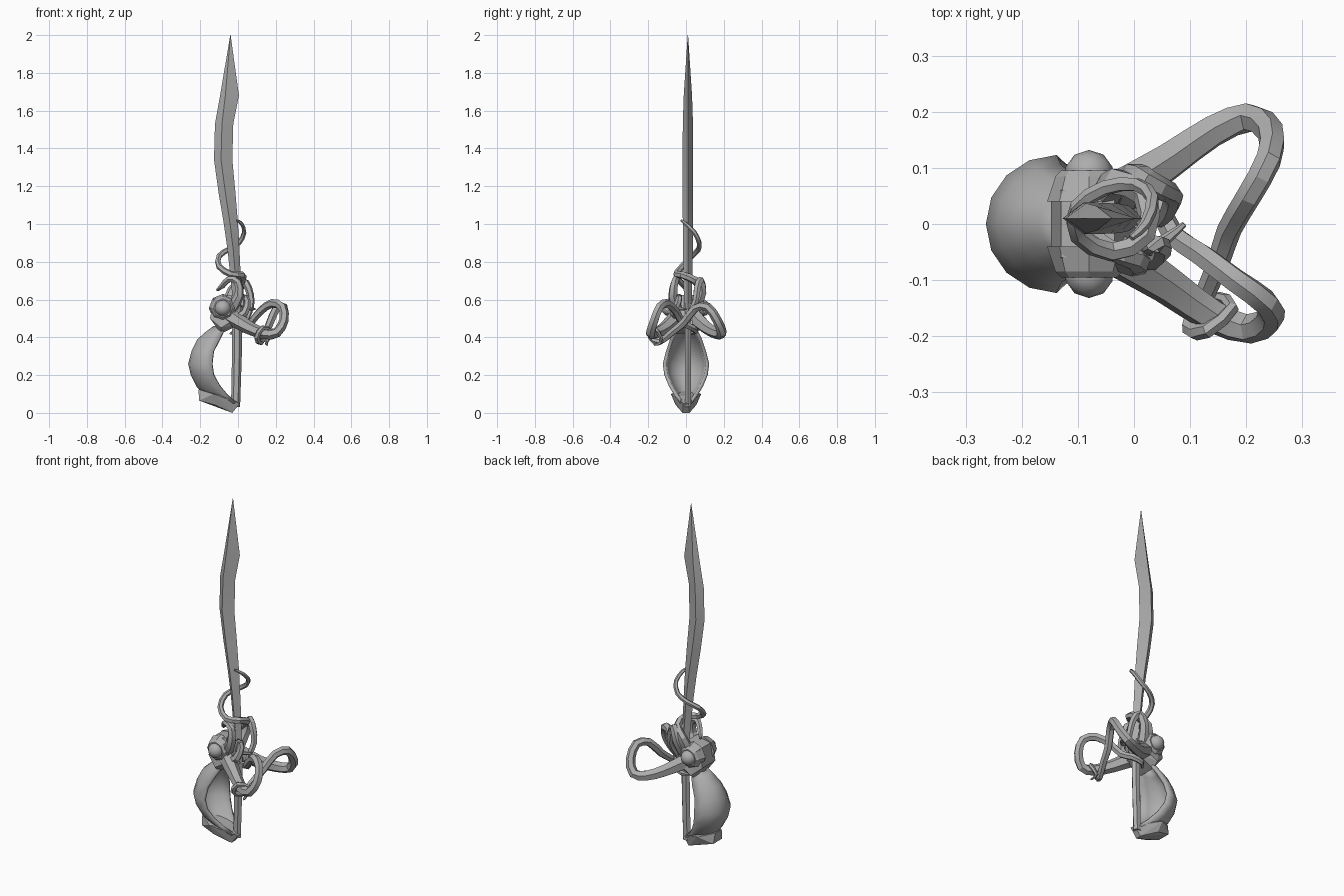
import bpy, bmesh, math
from mathutils import Vector

if "Cube" in bpy.data.objects:
    bpy.data.objects.remove(bpy.data.objects["Cube"])

metal = bpy.data.materials.new("plain_grey")
metal.diffuse_color = (0.42, 0.42, 0.42, 1)
metal.use_nodes = True
metal.node_tree.nodes["Principled BSDF"].inputs["Base Color"].default_value = metal.diffuse_color


def finish(bm, name, angle=25):
    bmesh.ops.recalc_face_normals(bm, faces=bm.faces)
    me = bpy.data.meshes.new(name)
    bm.to_mesh(me)
    bm.free()
    ob = bpy.data.objects.new(name, me)
    bpy.context.collection.objects.link(ob)
    me.materials.append(metal)
    bpy.ops.object.select_all(action='DESELECT')
    ob.select_set(True)
    bpy.context.view_layer.objects.active = ob
    if angle:
        bpy.ops.object.shade_smooth_by_angle(angle=math.radians(angle))
    return ob


def loft(bm, rings, closed=True, caps=True):
    rows = [[bm.verts.new(p) for p in r] for r in rings]
    n = len(rows[0])
    for a, b in zip(rows, rows[1:]):
        for i in range(n if closed else n - 1):
            j = (i + 1) % n
            bm.faces.new((a[i], a[j], b[j], b[i]))
    if caps:
        bm.faces.new(rows[0])
        bm.faces.new(rows[-1])


def smooth_path(pts, steps=2):
    """Catmull-Rom through (x, y, z, radius) points."""
    p = [Vector(q) for q in pts]
    p = [2 * p[0] - p[1]] + p + [2 * p[-1] - p[-2]]
    out = []
    for a, b, c, d in zip(p, p[1:], p[2:], p[3:]):
        for k in range(steps):
            t = k / steps
            out.append(0.5 * (2 * b + (c - a) * t + (2 * a - 5 * b + 4 * c - d) * t * t
                              + (3 * b - a - 3 * c + d) * t ** 3))
    return out + [p[-2]]


def tentacle(name, pts, sides=6):
    path = smooth_path(pts)
    pos = [q.to_3d() for q in path]
    up = Vector((0.1, 0.2, 1))
    rings = []
    for i, c in enumerate(pos):
        tan = (pos[min(i + 1, len(pos) - 1)] - pos[max(i - 1, 0)]).normalized()
        up = (up - tan * up.dot(tan)).normalized()
        side = tan.cross(up)
        r = path[i][3]
        rings.append([c + r * (up * math.cos(2 * math.pi * k / sides)
                               + side * math.sin(2 * math.pi * k / sides)) for k in range(sides)])
    bm = bmesh.new()
    loft(bm, rings)
    finish(bm, name)


def hull(name, half):
    """Faceted lump from points mirrored across y."""
    bm = bmesh.new()
    for x, y, z in half:
        for s in (1, -1):
            bm.verts.new((x, s * y, z))
    res = bmesh.ops.convex_hull(bm, input=bm.verts)
    junk = {v for v in res['geom_interior'] if isinstance(v, bmesh.types.BMVert)}
    bmesh.ops.delete(bm, geom=list(junk), context='VERTS')
    finish(bm, name, 0)


# Blade: diamond section, (z, left edge, ridge, right edge, half thickness)
bm = bmesh.new()
loft(bm, [[(l, .01, z), (m, .01 - t, z), (r, .01, z), (m, .01 + t, z)] for z, l, m, r, t in (
    (.55, -.03, -.005, .02, .02), (.65, -.033, -.008, .018, .022), (.86, -.055, -.025, .008, .026),
    (1.0, -.075, -.042, 0, .027), (1.16, -.102, -.066, -.013, .028), (1.34, -.127, -.09, -.03, .028),
    (1.53, -.122, -.085, -.025, .027), (1.68, -.095, -.067, .005, .022),
    (2.0, -.041, -.04, -.039, .001))])
finish(bm, "blade", 10)

# Handle: slim six-sided bar
bm = bmesh.new()
loft(bm, [[(x + rx * math.cos(k * math.pi / 3), .01 + .019 * math.sin(k * math.pi / 3), z)
           for k in range(6)] for z, x, rx in ((.03, -.013, .024), (.3, -.006, .026), (.58, -.003, .026))])
finish(bm, "handle")

# Hollow body forming the hand guard: (z, outer x, rim x, half width)
bm = bmesh.new()
loft(bm, [[(xr - (xr - xo) * math.cos(a), w * math.sin(a), z)
           for a in (math.radians(-90 + 22.5 * k) for k in range(9))] for z, xo, xr, w in (
    (.46, -.13, -.07, .05), (.43, -.17, -.08, .065), (.39, -.215, -.1, .085),
    (.33, -.245, -.13, .105), (.26, -.264, -.138, .123), (.2, -.25, -.13, .115),
    (.14, -.22, -.1, .09), (.09, -.17, -.06, .06), (.05, -.1, -.015, .03))], False, False)
guard = finish(bm, "body_guard", 40)
shell = guard.modifiers.new("thickness", 'SOLIDIFY')
shell.thickness = .018
shell.offset = -1 if sum(p.normal.x * p.center.x for p in guard.data.polygons) > 0 else 1

# Pommel fins and head
hull("pommel_fin", [(-.21, .03, .125), (-.205, .04, .065), (-.13, .08, .1), (-.12, .055, .042),
                    (-.03, .018, 0), (.01, .015, .05), (-.06, .04, .09)])
hull("head", [(-.13, .06, .605), (-.148, .06, .5), (-.09, .085, .45), (-.01, .08, .5),
              (-.035, .055, .625), (.015, .05, .47), (-.09, .05, .42)])

# Eyes with raised sockets
for s, side in ((-1, "front"), (1, "back")):
    bm = bmesh.new()
    loft(bm, [[(-.08 + r * math.cos(k * math.pi / 4), s * y, .555 + r * math.sin(k * math.pi / 4))
               for k in range(8)] for y, r in ((.04, .075), (.085, .06), (.095, .05))])
    finish(bm, side + "_eye_socket", 0)
    bm = bmesh.new()
    bmesh.ops.create_icosphere(bm, subdivisions=2, radius=.044)
    bmesh.ops.translate(bm, verts=bm.verts, vec=(-.08, s * .088, .555))
    finish(bm, side + "_eye", 40)

# Big arms that loop out sideways and cross
tentacle("back_loop_arm", [
    (-.04, .045, .51, .045), (.06, .11, .45, .035), (.14, .165, .42, .03), (.205, .19, .425, .027),
    (.243, .165, .49, .025), (.24, .115, .56, .024), (.205, .05, .555, .023), (.17, -.01, .48, .022),
    (.15, -.07, .43, .02), (.12, -.14, .375, .018), (.1, -.185, .4, .016), (.13, -.19, .45, .014),
    (.175, -.15, .43, .012), (.15, -.13, .375, .01), (.155, -.17, .36, .005)])
tentacle("front_loop_arm", [
    (-.04, -.045, .51, .045), (.06, -.11, .45, .035), (.14, -.165, .42, .03), (.205, -.187, .425, .027),
    (.243, -.168, .49, .025), (.235, -.14, .56, .024), (.18, -.1, .58, .023), (.12, -.055, .54, .022),
    (.07, -.02, .48, .02), (.04, .035, .45, .018), (-.01, .05, .43, .014), (-.04, .02, .42, .006)])

# Thin arms wound around the blade
tentacle("spiral_arm", [
    (-.05, .05, .58, .032), (-.03, .075, .65, .026), (.02, .05, .7, .022), (.02, -.02, .73, .019),
    (-.04, -.05, .735, .018), (-.1, -.02, .775, .016), (-.1, .03, .83, .015), (-.05, .065, .865, .014),
    (.005, .07, .9, .013), (.033, .045, .955, .012), (.02, 0, 1.0, .01), (-.005, -.025, 1.02, .006)])
tentacle("back_curl_arm", [
    (-.02, .05, .56, .032), (.0, .085, .64, .026), (.025, .075, .7, .022), (.055, .06, .66, .02),
    (.07, .05, .59, .018), (.06, .02, .53, .015), (.045, 0, .48, .007)])
tentacle("front_curl_arm", [
    (-.03, -.05, .56, .032), (.005, -.07, .62, .025), (0, -.06, .69, .021), (-.045, -.045, .71, .018),
    (-.085, -.01, .67, .015), (-.11, .025, .65, .007)])
tentacle("small_hook_arm", [
    (-.01, -.05, .5, .03), (.035, -.06, .53, .022), (.05, -.04, .59, .018), (.03, -.035, .62, .015),
    (.025, -.045, .57, .013), (.06, -.025, .55, .01), (.09, 0, .55, .005)])
